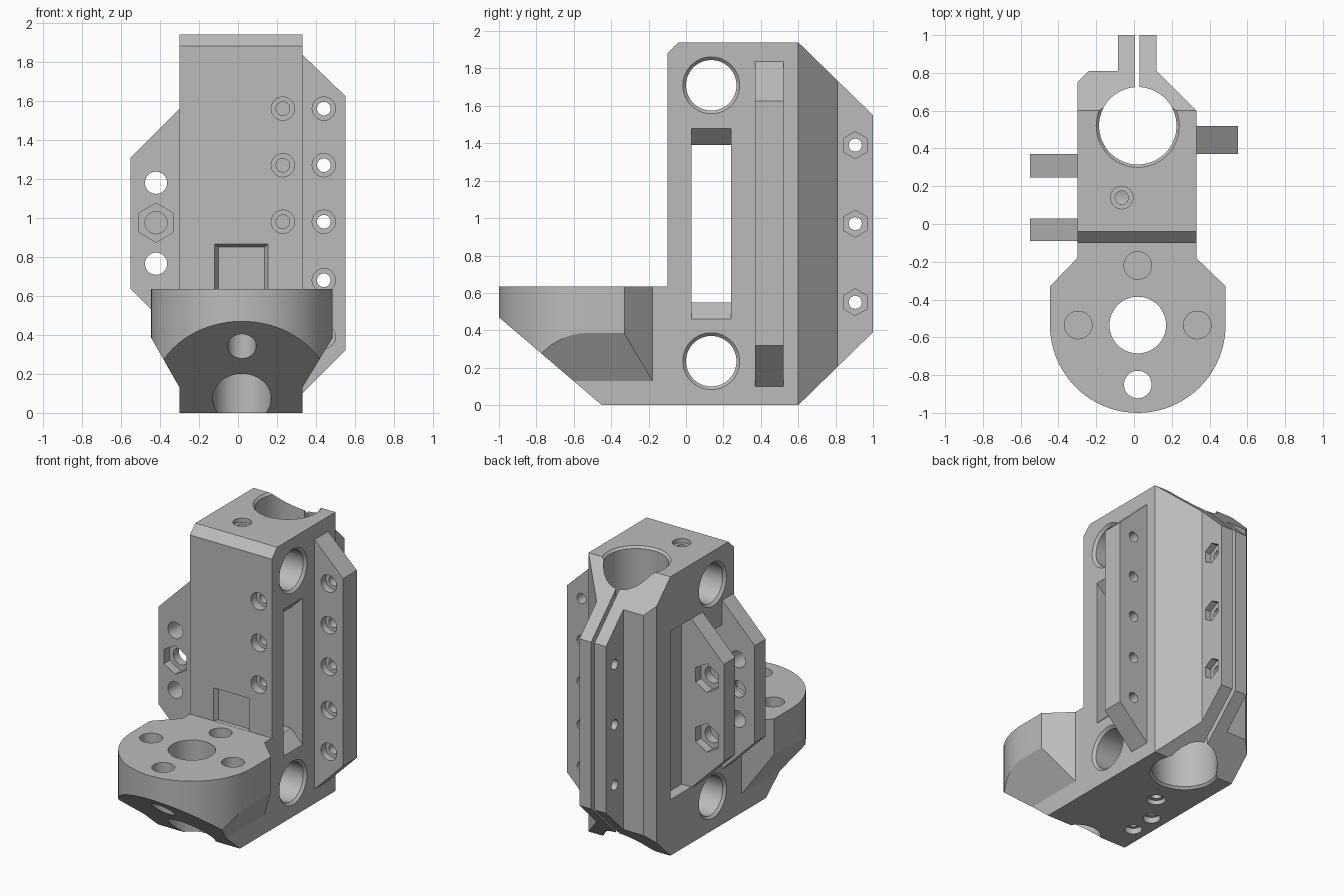
import bpy, bmesh, math

if "Cube" in bpy.data.objects:
    bpy.data.objects.remove(bpy.data.objects["Cube"])

grey = bpy.data.materials.new("plain_grey")
grey.diffuse_color = (0.5, 0.5, 0.5, 1)
grey.use_nodes = True
grey.node_tree.nodes["Principled BSDF"].inputs["Base Color"].default_value = grey.diffuse_color

# ---------- helpers ----------
AXES = {'x': lambda a, b, t: (t, a, b),
        'y': lambda a, b, t: (a, t, b),
        'z': lambda a, b, t: (a, b, t)}


def loft(name, axis, sections):
    """Solid through (position along axis, outline) sections."""
    bm = bmesh.new()
    rings = [[bm.verts.new(AXES[axis](a, b, t)) for a, b in pts] for t, pts in sections]
    n = len(rings[0])
    bm.faces.new(rings[0])
    bm.faces.new(rings[-1])
    for lo, hi in zip(rings, rings[1:]):
        for i in range(n):
            j = (i + 1) % n
            bm.faces.new((lo[i], lo[j], hi[j], hi[i]))
    bmesh.ops.recalc_face_normals(bm, faces=bm.faces)
    me = bpy.data.meshes.new(name)
    bm.to_mesh(me)
    bm.free()
    me.materials.append(grey)
    ob = bpy.data.objects.new(name, me)
    bpy.context.collection.objects.link(ob)
    return ob


def prism(name, axis, t0, t1, pts):
    return loft(name, axis, [(t0, pts), (t1, pts)])


def rect(a0, a1, b0, b1):
    return [(a0, b0), (a1, b0), (a1, b1), (a0, b1)]


def circle(a, b, r, n=48):
    # hexagons (n=6) stand with a corner up
    return [(a + r * math.cos(math.pi / 2 + math.tau * i / n),
             b + r * math.sin(math.pi / 2 + math.tau * i / n)) for i in range(n)]


def combine(target, tool, operation='DIFFERENCE'):
    mod = target.modifiers.new("bool", 'BOOLEAN')
    mod.operation = operation
    mod.solver = 'EXACT'
    mod.object = tool
    bpy.context.view_layer.objects.active = target
    bpy.ops.object.modifier_apply(modifier=mod.name)
    bpy.data.objects.remove(tool, do_unlink=True)


def drill(target, axis, a, b, r, t0, t1, n=48):
    combine(target, prism("drill", axis, t0, t1, circle(a, b, r, n)))


def bore(target, axis, a, b, r, rim, t0, t1):
    """Through hole with a bevelled rim at both ends t0 and t1."""
    d, e = rim - r, 0.02
    secs = [(t0 - e, rim + e), (t0 + d, r), (t1 - d, r), (t1 + e, rim + e)]
    combine(target, loft("bore", axis, [(t, circle(a, b, q, 64)) for t, q in secs]))


# ---------- upright body with clamp ears ----------
body = prism("carriage_body", 'z', 0, 1.94, [
    (-0.30, -0.10), (0.33, -0.10), (0.33, 0.60), (0.12, 0.81), (0.12, 1.0),
    (-0.085, 1.0), (-0.085, 0.81), (-0.24, 0.81), (-0.30, 0.75)])
combine(body, prism("side_outline", 'x', -1, 1, [
    (-0.2, -0.0975), (0.5, -0.0975), (1.1, 0.4875), (1.1, 1.4525),
    (0.5, 2.0375), (0.0575, 2.0375), (-0.2, 1.78)]), 'INTERSECT')

# ---------- round foot, tapered below ----------
CX, CY, R = 0.02, -0.535, 0.465
arc = [(CX + R * math.cos(math.pi + math.pi * i / 40),
        CY + R * math.sin(math.pi + math.pi * i / 40)) for i in range(41)]
foot = prism("round_foot", 'z', 0, 0.635, arc + [
    (0.485, -0.33), (0.33, -0.18), (0.33, 0.0), (-0.30, 0.0), (-0.30, -0.18), (-0.445, -0.33)])
combine(foot, prism("front_outline", 'y', -2, 1, [
    (-0.30, -0.1), (0.33, -0.1), (0.33, 0.13), (0.6, 0.574), (0.6, 0.8),
    (-0.5, 0.8), (-0.5, 0.482), (-0.30, 0.13)]), 'INTERSECT')
combine(foot, prism("slope_outline", 'x', -1, 1, [
    (-1.1, 0.555), (-0.3, -0.128), (0.3, -0.128), (0.3, 0.8), (-1.1, 0.8)]), 'INTERSECT')
combine(body, foot, 'UNION')

# recess in the left wall behind the rear plate
combine(body, prism("left_recess", 'x', -0.4, -0.225, rect(0.37, 0.60, 0.39, 1.56)))

# ---------- side flanges ----------
combine(body, prism("right_flange", 'y', 0.37, 0.52, [
    (0.28, 0.05), (0.55, 0.32), (0.55, 1.625), (0.28, 1.885)]), 'UNION')
for y0, y1 in ((-0.09, 0.03), (0.245, 0.37)):
    combine(body, prism("left_plate", 'y', y0, y1, [
        (-0.27, 0.355), (-0.27, 1.59), (-0.55, 1.31), (-0.55, 0.635)]), 'UNION')

# ---------- large openings ----------
bore(body, 'z', 0.02, 0.52, 0.205, 0.22, 0, 1.94)
combine(body, prism("clamp_slot", 'z', -0.1, 2.1, rect(0.005, 0.03, 0.6, 1.1)))
for z in (0.235, 1.71):
    bore(body, 'x', 0.135, z, 0.135, 0.152, -0.30, 0.33)
combine(body, prism("belt_window", 'y', 0.03, 0.24, [
    (-0.7, 0.55), (0.24, 0.55), (0.36, 0.43), (0.36, 1.51), (0.24, 1.39), (-0.7, 1.39)]))
# the window must not trim the left plates, it only passes between them
combine(body, loft("front_pocket", 'y', [
    (-0.115, rect(-0.13, 0.165, 0.636, 0.8725)),
    (-0.07, rect(-0.10, 0.135, 0.636, 0.85))]))

# ---------- foot holes ----------
drill(body, 'z', CX, CY, 0.15, -0.1, 0.8)
drill(body, 'z', CX, CY - 0.315, 0.073, -0.1, 0.8)
for x, y in ((CX - 0.315, CY), (CX + 0.315, CY), (CX, CY + 0.315)):
    drill(body, 'z', x, y, 0.073, 0.36, 0.7)

# ---------- screw holes ----------
for z in (1.56, 1.27, 0.98, 0.68, 0.39):          # right flange
    drill(body, 'y', 0.44, z, 0.035, 0.3, 0.6, 24)
    drill(body, 'y', 0.44, z, 0.06, 0.3, 0.42, 24)
for z in (1.56, 1.27, 0.98):                      # front face
    drill(body, 'y', 0.23, z, 0.06, -0.2, -0.04, 24)
    drill(body, 'y', 0.23, z, 0.035, -0.2, 0.01, 24)
for z in (1.39, 0.97, 0.55):                      # clamp ears with nut traps
    drill(body, 'x', 0.905, z, 0.035, -0.2, 0.2, 24)
    drill(body, 'x', 0.905, z, 0.072, 0.075, 0.2, 6)
for z in (1.18, 0.765):                           # left plates, nuts at the rear
    drill(body, 'y', -0.42, z, 0.057, -0.2, 0.5, 32)
    drill(body, 'y', -0.42, z, 0.10, 0.31, 0.5, 6)
drill(body, 'y', -0.42, 0.975, 0.057, -0.2, 0.1, 32)
drill(body, 'y', -0.42, 0.975, 0.10, -0.2, -0.03, 6)
for t0, t1, c0, c1 in ((1.75, 2.0, 1.91, 2.0), (-0.1, 0.2, -0.1, 0.03)):  # set screws
    drill(body, 'z', -0.065, 0.14, 0.035, t0, t1, 24)
    drill(body, 'z', -0.065, 0.14, 0.06, c0, c1, 24)
for y in (-0.06, -0.24):                          # underside
    drill(body, 'z', -0.195, y, 0.055, -0.1, 0.04, 24)
    drill(body, 'z', -0.195, y, 0.033, -0.1, 0.25, 24)

# ---------- smooth round walls, keep edges sharp ----------
bpy.ops.object.select_all(action='DESELECT')
body.select_set(True)
bpy.context.view_layer.objects.active = body
bpy.ops.object.shade_smooth_by_angle(angle=math.radians(20))
